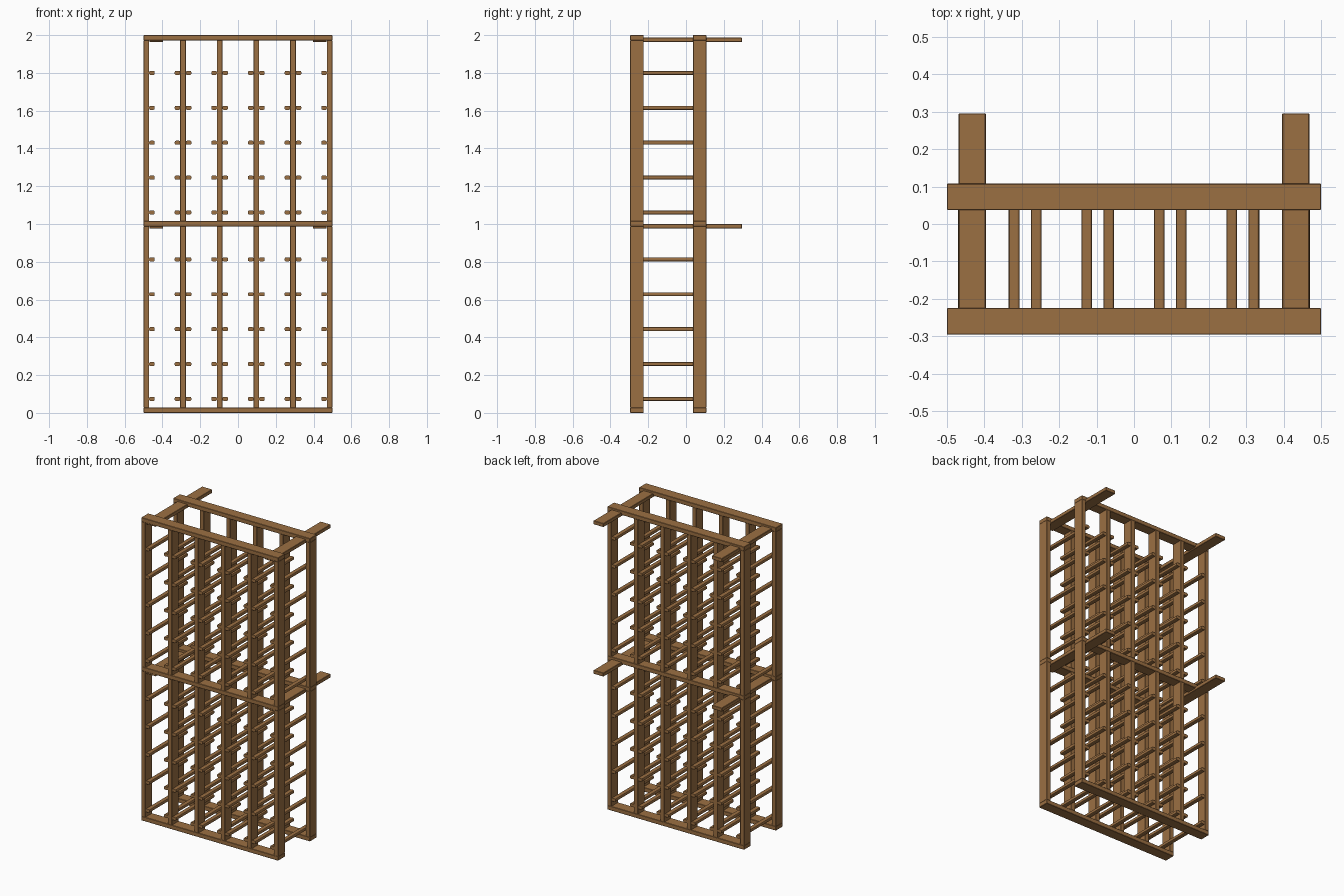
import bpy, bmesh

if "Cube" in bpy.data.objects:
    bpy.data.objects.remove(bpy.data.objects["Cube"])

wood = bpy.data.materials.new("brown_wood")
wood.diffuse_color = (0.33, 0.16, 0.055, 1)
wood.use_nodes = True
wood.node_tree.nodes["Principled BSDF"].inputs["Base Color"].default_value = wood.diffuse_color


def beam(name, x, y, z, bevel=0.002, along=None):
    """Box from (min, max) ranges, edges eased; 'along' limits bevels to edges on one axis."""
    bm = bmesh.new()
    bmesh.ops.create_cube(bm, size=1)
    for v in bm.verts:
        for i, (lo, hi) in enumerate((x, y, z)):
            v.co[i] = lo if v.co[i] < 0 else hi
    edges = [e for e in bm.edges if along is None
             or abs((e.verts[0].co - e.verts[1].co)[along]) > 1e-5]
    if bevel:
        bmesh.ops.bevel(bm, geom=edges, offset=bevel, segments=2 if along == 1 else 1,
                        affect='EDGES', profile=0.5)
    me = bpy.data.meshes.new(name)
    bm.to_mesh(me)
    bm.free()
    me.materials.append(wood)
    ob = bpy.data.objects.new(name, me)
    bpy.context.collection.objects.link(ob)
    return ob


T = 0.03                                     # board thickness
frames = {"front": (-0.296, -0.224), "back": (0.037, 0.108)}
post_x = [-0.485 + i * 0.194 for i in range(6)]
rails = [(0.0, 0.028), (0.988, 1.016), (1.972, 2.0)]

# Two flat frames: rails with uprights fitted between them
for side, y in frames.items():
    for z in rails:
        beam(side + "_rail", (-0.5, 0.5), y, z)
    for low, high in zip(rails, rails[1:]):
        for px in post_x:
            beam(side + "_upright", (px - T / 2, px + T / 2), y,
                 (low[1], high[0]), along=2)

# Bottle runners on both inner faces of every column of uprights
levels = [base + i * 0.1847 for base in (0.074, 1.061) for i in range(5)]
for z in levels:
    for i, px in enumerate(post_x):
        for s in (-1, 1):
            if (i == 0 and s < 0) or (i == 5 and s > 0):
                continue
            a, b = px + s * T / 2, px + s * (T / 2 + 0.029)
            beam("bottle_runner", (min(a, b), max(a, b)), (-0.294, 0.106),
                 (z - 0.0105, z + 0.0105), 0.006, along=1)

# Wall brackets running front to back under the middle and top rails
for z in ((0.976, 1.0), (1.963, 1.987)):
    for s in (-1, 1):
        beam("wall_bracket", tuple(sorted((s * 0.396, s * 0.469))), (-0.292, 0.296), z)
